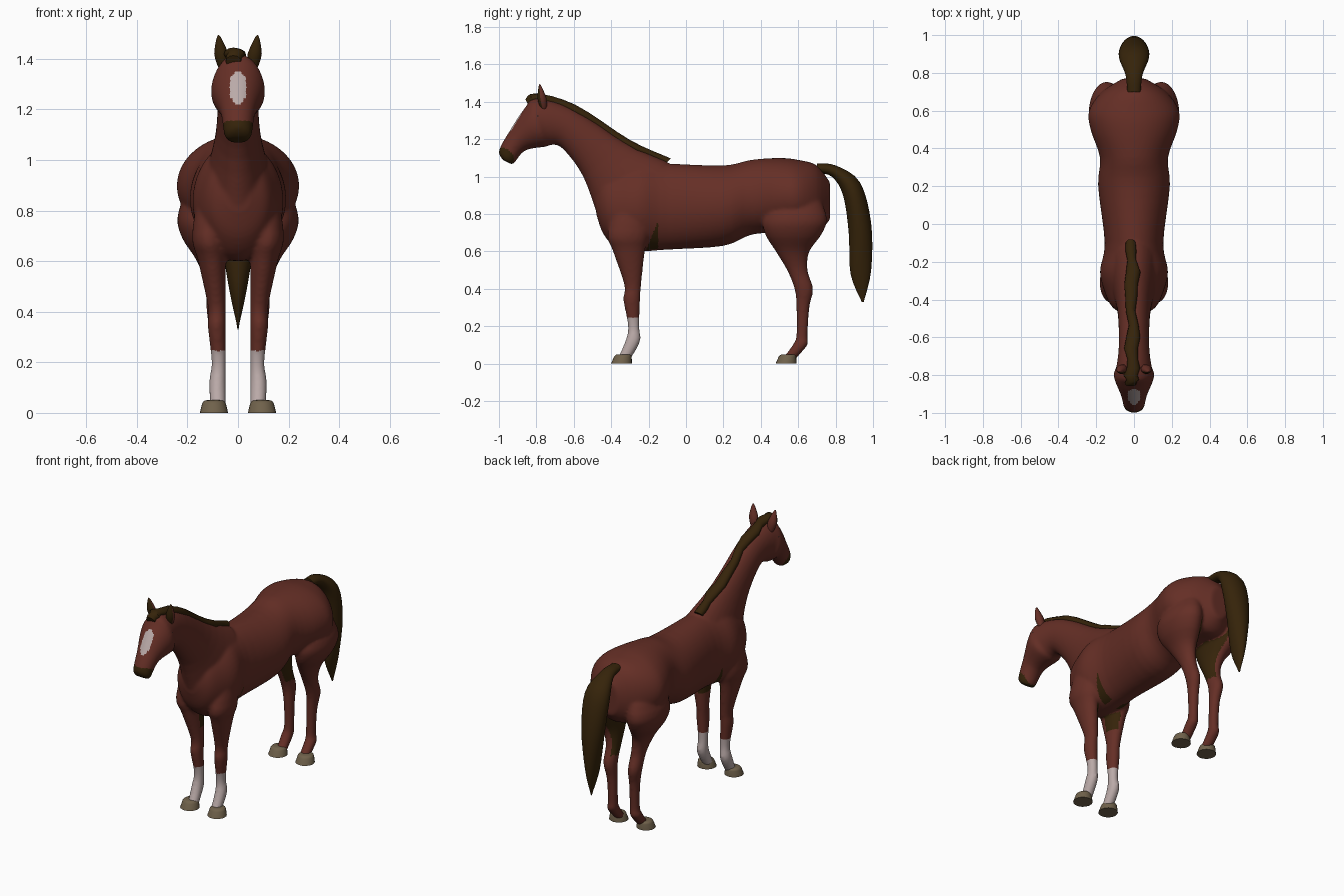
import bpy, bmesh, math, random
from mathutils import Matrix, Vector

random.seed(4)
if "Cube" in bpy.data.objects:
    bpy.data.objects.remove(bpy.data.objects["Cube"])


def material(name, *rgb):
    mat = bpy.data.materials.new(name)
    mat.use_nodes = True
    mat.diffuse_color = (*rgb, 1)
    mat.node_tree.nodes["Principled BSDF"].inputs["Base Color"].default_value = (*rgb, 1)
    return mat


CHESTNUT = material("chestnut coat", .13, .028, .019)
DARK = material("dark brown hair", .036, .017, .003)
WHITE = material("white marking", .49, .4, .39)
HORN = material("hoof horn", .16, .12, .07)
BLACK = material("eye black", .01, .01, .01)


def spline(points, steps=4):
    """Smooth curve through tuples of any length."""
    pts = [Vector(p) for p in points]
    out = []
    for i in range(len(pts) - 1):
        before, start = pts[max(i - 1, 0)], pts[i]
        end, after = pts[i + 1], pts[min(i + 2, len(pts) - 1)]
        leave, arrive = (end - before) / 2, (after - start) / 2
        for k in range(steps):
            t = k / steps
            blend = t * t * (3 - 2 * t)
            out.append(start.lerp(end, blend) + leave * t * (1 - t) ** 2 - arrive * t * t * (1 - t))
    return out + [pts[-1]]


def skin(bm, sections, segments=32):
    """Join ellipses; a section is (y, z) of both edges, half width, centre x."""
    rings = []
    for y1, z1, y2, z2, width, x in sections:
        middle = Vector((x, (y1 + y2) / 2, (z1 + z2) / 2))
        reach = Vector((0, (y1 - y2) / 2, (z1 - z2) / 2))
        across = Vector((max(width, .002), 0, 0))
        turns = [math.tau * k / segments for k in range(segments)]
        rings.append([bm.verts.new(middle + reach * math.cos(a) + across * math.sin(a)) for a in turns])
    for low, high in zip(rings, rings[1:]):
        for k in range(segments):
            n = (k + 1) % segments
            bm.faces.new((low[k], low[n], high[n], high[k]))
    bm.faces.new(rings[0])
    bm.faces.new(rings[-1][::-1])


def central(rows):
    """Smooth sections on the middle plane."""
    return spline([(*row, 0) for row in rows])


def limb(rows, side):
    """Level sections from (z, front y, back y); width follows depth, inner side stays upright."""
    sections = []
    for z, front, back in rows:
        width = .014 + .24 * (back - front)
        sections.append((front, z, back, z, width, side * (width + .048)))
    return spline(sections)


def finish(obj, mats, angle):
    obj.data.materials.clear()
    for mat in mats:
        obj.data.materials.append(mat)
    for face in obj.data.polygons:
        face.use_smooth = True
    obj.data.set_sharp_from_angle(angle=math.radians(angle))


def make(name, bm, *mats):
    bmesh.ops.recalc_face_normals(bm, faces=bm.faces)
    mesh = bpy.data.meshes.new(name)
    bm.to_mesh(mesh)
    bm.free()
    obj = bpy.data.objects.new(name, mesh)
    bpy.context.collection.objects.link(obj)
    finish(obj, mats, 50)
    return obj


def unit_ball():
    bm = bmesh.new()
    bmesh.ops.create_uvsphere(bm, u_segments=16, v_segments=12, radius=1)
    return bm


def place(bm, centre, *size):
    bm.transform(Matrix.Translation(centre) @ Matrix.Diagonal((*size, 1)))


# Trunk: y, top, bottom, half width
trunk = [(-.48, .92, .8, .05), (-.44, 1, .69, .115), (-.36, 1.04, .61, .155), (-.25, 1.07, .6, .18),
         (-.1, 1.07, .61, .155), (.2, 1.06, .63, .19), (.35, 1.09, .69, .18), (.5, 1.1, .7, .23),
         (.6, 1.09, .7, .238), (.7, 1.06, .7, .17), (.77, .97, .77, .06)]

# Neck running into the head: crest point, throat point, half width
neck_head = central([(-.1, 1.08, -.46, .75, .13), (-.32, 1.18, -.55, 1, .09),
                     (-.6, 1.36, -.66, 1.15, .08), (-.8, 1.42, -.72, 1.17, .094),
                     (-.86, 1.37, -.75, 1.16, .107), (-.94, 1.25, -.86, 1.14, .07),
                     (-1, 1.14, -.92, 1.07, .055), (-.98, 1.09, -.94, 1.07, .04)])

# Legs: z, front y, back y
fore_leg = [(.9, -.36, -.2), (.7, -.42, -.2), (.6, -.39, -.22), (.42, -.33, -.24),
            (.34, -.335, -.245), (.2, -.31, -.25), (.12, -.325, -.245), (.02, -.37, -.3)]
hind_leg = [(1, .52, .66), (.8, .42, .75), (.7, .42, .73), (.6, .48, .66), (.5, .54, .65),
            (.4, .58, .68), (.3, .59, .66), (.15, .59, .65), (.1, .57, .65), (.02, .51, .58)]

bm = bmesh.new()
skin(bm, central([(y, top, y, bottom, width) for y, top, bottom, width in trunk]), 48)
skin(bm, neck_head)
for side in (1, -1):
    skin(bm, limb(fore_leg, side))
    skin(bm, limb(hind_leg, side))
body = make("body", bm, CHESTNUT)

# Fuse trunk, neck, head and legs into one smooth skin
remesh = body.modifiers.new("fuse", "REMESH")
remesh.mode = "VOXEL"
remesh.voxel_size = .009
relax = body.modifiers.new("relax", "SMOOTH")
relax.iterations = 8
evaluated = body.evaluated_get(bpy.context.evaluated_depsgraph_get())
fused = bpy.data.meshes.new_from_object(evaluated)
body.modifiers.clear()
rough, body.data = body.data, fused
bpy.data.meshes.remove(rough)
finish(body, (CHESTNUT, DARK, WHITE), 80)


def coat_index(centre, normal):
    """Markings by place and direction, as an index into the body materials."""
    x, y, z = abs(centre.x), centre.y, centre.z
    inward = -normal.x * math.copysign(1, centre.x)
    sock = z < .245 and y < 0
    blaze = y < -.84 and normal.z > 0 and math.hypot(1.9 * x, z - 1.285) < .066
    muzzle = math.hypot(y + .985, z - 1.09) < .065
    thigh = inward > .55 and y > .4 and .45 < z < .78
    armpit = inward > .4 and normal.y > -.15 and y < 0 and .5 < z < .68
    elbow = x > .04 and -.21 < y < -.15 and .58 < z < 1.12 + 2.4 * y
    if sock or blaze:
        return 2
    return int(muzzle or thigh or armpit or elbow)


for face in body.data.polygons:
    face.material_index = coat_index(face.center, face.normal)

# Hooves, ears and eyes in pairs
for side, word in ((1, "left"), (-1, "right")):
    for name, y in (("front", -.34), ("hind", .54)):
        bm = bmesh.new()
        bmesh.ops.create_cone(bm, cap_ends=True, segments=20, radius1=.056, radius2=.044, depth=.05)
        top = [edge for edge in bm.edges if min(vert.co.z for vert in edge.verts) > 0]
        bmesh.ops.bevel(bm, geom=top, offset=.014, segments=3, profile=.5, affect="EDGES")
        for vert in bm.verts:
            vert.co.y += vert.co.z / 5
        place(bm, (.095 * side, y, .025), 1, 1, 1)
        make(f"{name}_{word}_hoof", bm, HORN)

    # Leaf-shaped ear, pinched to a forward tip, dark inside
    bm = unit_ball()
    for vert in bm.verts:
        pinch = 1 - .5 * max(vert.co.z, 0)
        vert.co.x = vert.co.x * pinch + .4 * side * vert.co.z
        vert.co.y = vert.co.y * pinch - .5 * vert.co.z
    place(bm, (.066 * side, -.77, 1.42), .028, .024, .075)
    ear = make(f"{word}_ear", bm, CHESTNUT, DARK)
    for face in ear.data.polygons:
        face.material_index = int(face.normal.y < -.4)

    bm = unit_ball()
    place(bm, (.08 * side, -.795, 1.32), .017, .017, .017)
    make(f"{word}_eye", bm, BLACK)

# Mane: ragged strip along the crest of the neck, ending in the forelock
mane = []
for y1, z1, y2, z2, width, x in neck_head[:16]:
    crest = Vector((y1, z1))
    lift = (crest - Vector((y2, z2))).normalized() * .026
    mane.append((*(crest + lift), *(crest - lift), random.uniform(.022, .04), random.uniform(-.02, 0)))
bm = bmesh.new()
skin(bm, mane, 12)
make("mane", bm, DARK)

# Tail: outer edge point, inner edge point, half width
tail = [(.7, 1.07, .7, 1.02, .035), (.8, 1.06, .78, 1, .045), (.93, .97, .84, .9, .08),
        (.99, .75, .87, .7, .07), (.99, .5, .88, .48, .035), (.95, .33, .94, .33, 0)]
bm = bmesh.new()
skin(bm, central(tail))
make("tail", bm, DARK)
